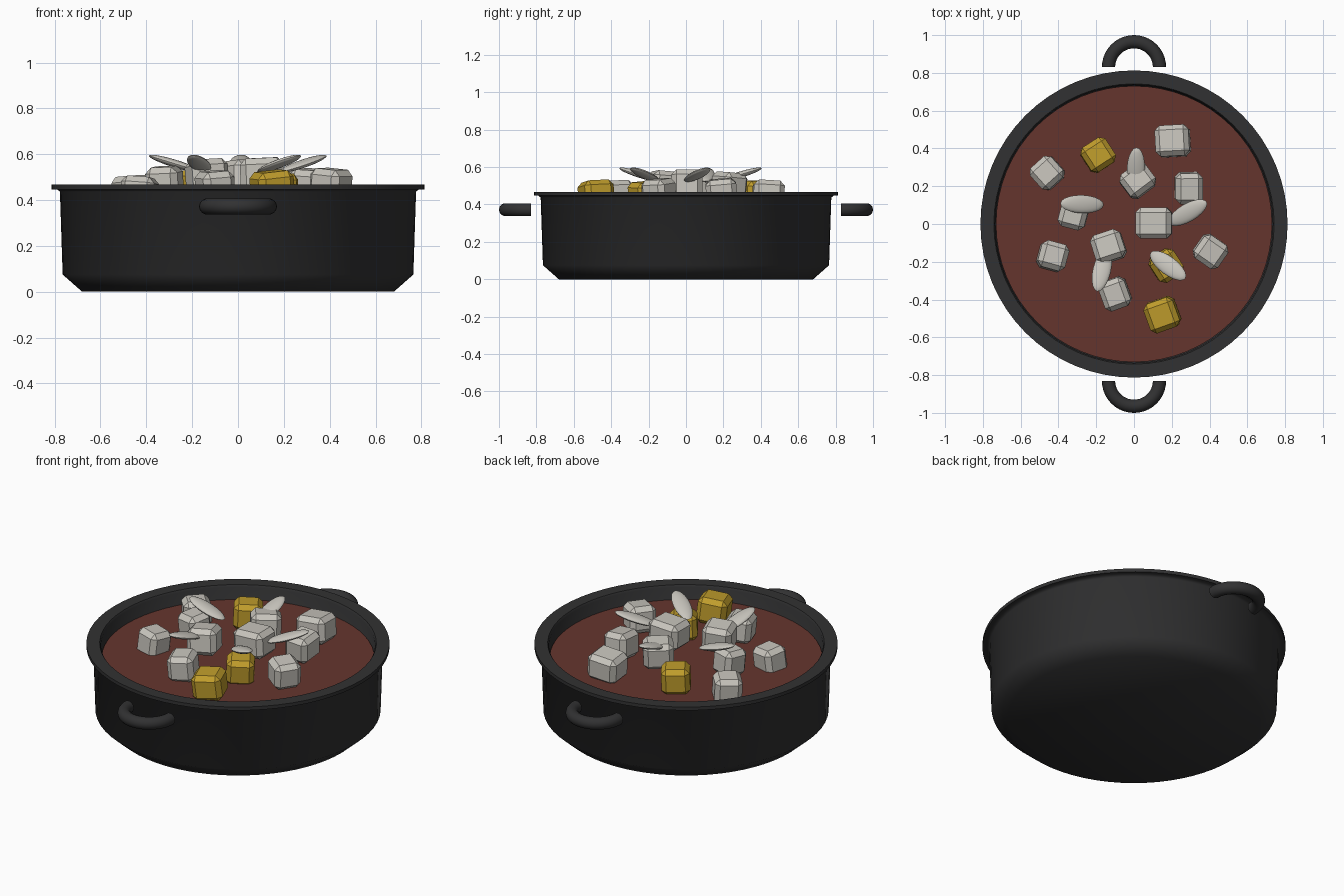
import bpy, bmesh, math, random
from mathutils import Matrix, Vector

random.seed(4)
cube = bpy.data.objects.get("Cube")
if cube:
    bpy.data.objects.remove(cube, do_unlink=True)


def material(name, rgb):
    m = bpy.data.materials.new(name)
    m.use_nodes = True
    color = (*rgb, 1)
    m.diffuse_color = color
    m.node_tree.nodes["Principled BSDF"].inputs["Base Color"].default_value = color
    return m


IRON = material("dark iron", (0.031, 0.031, 0.032))
BROTH = material("red brown broth", (0.13, 0.036, 0.027))
PALE = material("pale grey", (0.58, 0.56, 0.51))
GOLD = material("golden yellow", (0.53, 0.34, 0.025))


def finish(bm, name, mat, smooth=None):
    bmesh.ops.recalc_face_normals(bm, faces=bm.faces)
    mesh = bpy.data.meshes.new(name)
    bm.to_mesh(mesh)
    bm.free()
    mesh.materials.append(mat)
    ob = bpy.data.objects.new(name, mesh)
    bpy.context.collection.objects.link(ob)
    if smooth:
        bpy.ops.object.select_all(action="DESELECT")
        ob.select_set(True)
        bpy.context.view_layer.objects.active = ob
        bpy.ops.object.shade_smooth_by_angle(angle=math.radians(smooth))
    return ob


def lathe(name, profile, mat, smooth, steps=64):
    bm = bmesh.new()
    verts = [bm.verts.new((r, 0, z)) for r, z in profile]
    edges = [bm.edges.new(pair) for pair in zip(verts, verts[1:])]
    bmesh.ops.spin(bm, geom=verts + edges, cent=(0, 0, 0), axis=(0, 0, 1),
                   angle=2 * math.pi, steps=steps)
    bmesh.ops.remove_doubles(bm, verts=bm.verts, dist=0.0005)
    return finish(bm, name, mat, smooth)


# Pot body with chamfered base, flat rim and inner wall
lathe("pot", [(0, 0), (0.68, 0), (0.765, 0.075), (0.777, 0.437), (0.79, 0.447),
              (0.813, 0.447), (0.813, 0.467), (0.742, 0.467), (0.735, 0.455),
              (0.73, 0.09), (0.66, 0.03), (0, 0.03)], IRON, 55)

# Broth surface
lathe("broth", [(0, 0.36), (0.731, 0.36), (0.731, 0.384), (0, 0.384)], BROTH, 30)


# Half-ring handles at front and back
def handle(name, side, sections=20, sides=14):
    bm = bmesh.new()
    rings = []
    for i in range(sections + 1):
        a = math.pi * i / sections
        out = Vector((math.cos(a), side * math.sin(a), 0))
        centre = Vector((0, side * 0.83, 0.372)) + out * 0.135
        ring = []
        for j in range(sides):
            t = 2 * math.pi * j / sides
            offset = out * math.cos(t) + Vector((0, 0, math.sin(t)))
            ring.append(bm.verts.new(centre + offset * 0.035))
        rings.append(ring)
    for r, s in zip(rings, rings[1:]):
        for j in range(sides):
            k = (j + 1) % sides
            bm.faces.new((r[j], r[k], s[k], s[j]))
    bm.faces.new(rings[0])
    bm.faces.new(rings[-1])
    finish(bm, name, IRON, 40)


handle("front_handle", -1)
handle("back_handle", 1)


# Bevelled chunks: x, y, top height, width, depth, turn in degrees
def chunk(name, mat, x, y, top, w, d, turn):
    height = 0.15
    bm = bmesh.new()
    bmesh.ops.create_cube(bm, size=1)
    bmesh.ops.scale(bm, vec=(w, d, height), verts=bm.verts)
    bmesh.ops.bevel(bm, geom=bm.edges[:], offset=0.026, segments=1,
                    affect="EDGES", profile=0.5)
    tilt = [Matrix.Rotation(math.radians(random.uniform(-6, 6)), 4, a) for a in "XY"]
    bm.transform(Matrix.Translation((x, y, top - height / 2 - 0.004))
                 @ tilt[0] @ tilt[1] @ Matrix.Rotation(math.radians(turn), 4, "Z"))
    finish(bm, name, mat)


pale_chunks = [
    (0.205, 0.44, 0.53, 0.18, 0.165, 3), (-0.46, 0.27, 0.51, 0.15, 0.15, 42),
    (0.02, 0.23, 0.575, 0.165, 0.15, 37), (0.29, 0.19, 0.54, 0.145, 0.165, 0),
    (-0.32, 0.05, 0.55, 0.145, 0.145, -15), (0.105, 0.005, 0.588, 0.19, 0.165, 0),
    (-0.135, -0.12, 0.58, 0.165, 0.155, 18), (-0.43, -0.17, 0.505, 0.15, 0.145, -15),
    (0.405, -0.145, 0.54, 0.155, 0.15, -35), (-0.1, -0.37, 0.53, 0.145, 0.16, 20),
]
gold_chunks = [
    (-0.19, 0.365, 0.53, 0.155, 0.155, 33), (0.17, -0.22, 0.525, 0.15, 0.15, 33),
    (0.15, -0.48, 0.53, 0.165, 0.165, 20),
]
for i, spec in enumerate(pale_chunks, 1):
    chunk(f"pale_chunk_{i}", PALE, *spec)
for i, spec in enumerate(gold_chunks, 1):
    chunk(f"golden_chunk_{i}", GOLD, *spec)


# Flat oval slices, raised at the outer end: x, y, direction in degrees
def slice_piece(name, x, y, direction):
    bm = bmesh.new()
    bmesh.ops.create_uvsphere(bm, u_segments=20, v_segments=10, radius=1)
    bmesh.ops.scale(bm, vec=(0.12, 0.048, 0.017), verts=bm.verts)
    bm.transform(Matrix.Translation((x, y, 0.559))
                 @ Matrix.Rotation(math.radians(direction), 4, "Z")
                 @ Matrix.Rotation(math.radians(-17), 4, "Y"))
    finish(bm, name, PALE, 40)


slices = [(0.01, 0.29, 88), (-0.275, 0.105, 178), (0.285, 0.06, 30),
          (0.18, -0.22, -37), (-0.17, -0.245, -103)]
for i, spec in enumerate(slices, 1):
    slice_piece(f"oval_slice_{i}", *spec)
